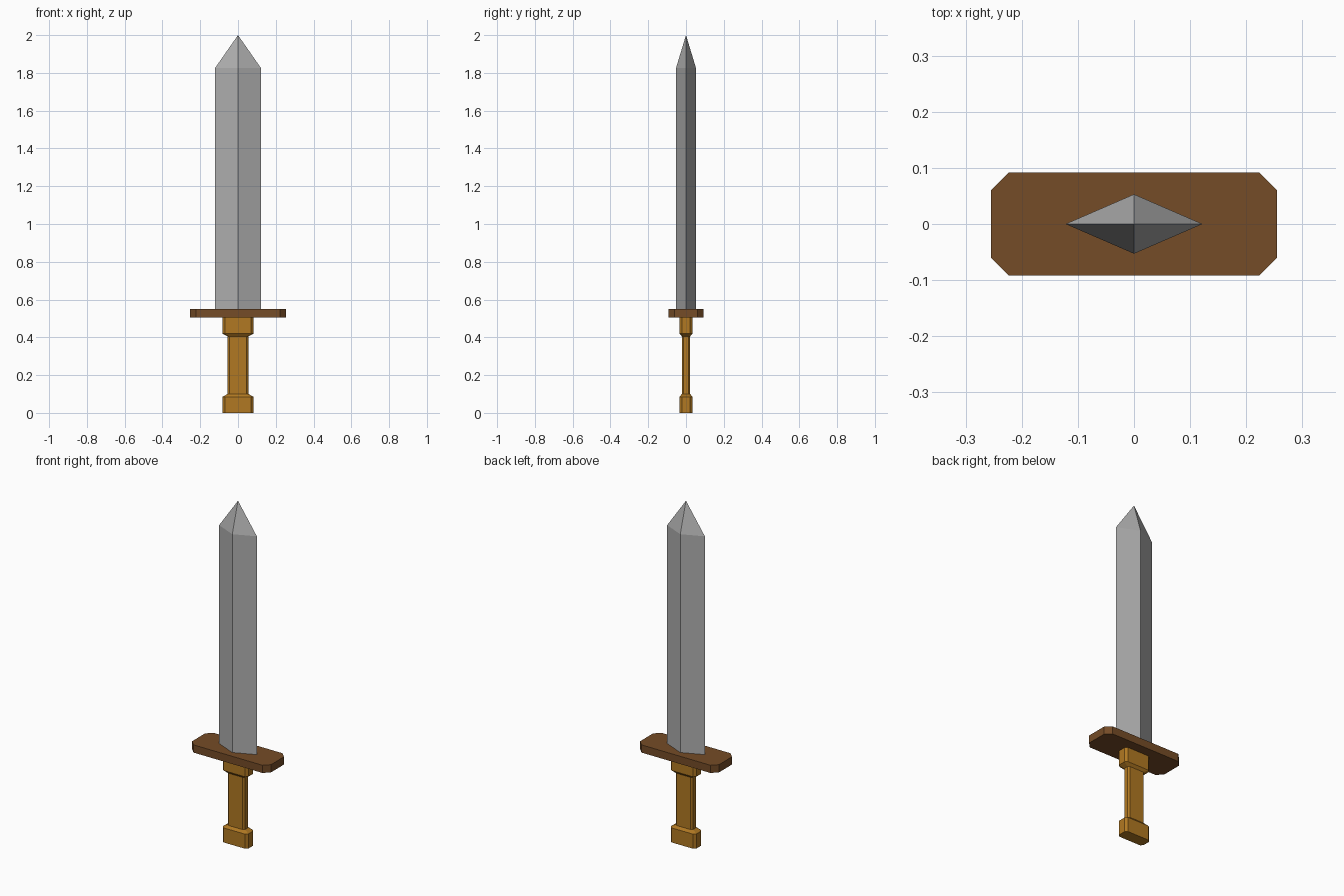
import bpy
import bmesh

if "Cube" in bpy.data.objects:
    bpy.data.objects.remove(bpy.data.objects["Cube"], do_unlink=True)


def make_material(name, rgb):
    mat = bpy.data.materials.new(name)
    mat.use_nodes = True
    mat.diffuse_color = (*rgb, 1)
    mat.node_tree.nodes["Principled BSDF"].inputs["Base Color"].default_value = (*rgb, 1)
    return mat


def octagon(hx, hy, cut):
    """Rectangle outline with cut corners, counter-clockwise."""
    return [(hx, cut - hy), (hx, hy - cut), (hx - cut, hy), (cut - hx, hy),
            (-hx, hy - cut), (-hx, cut - hy), (cut - hx, -hy), (hx - cut, -hy)]


def diamond(hx, hy):
    return [(hx, 0), (0, hy), (-hx, 0), (0, -hy)]


def loft(name, sections, mat, tip=None):
    """Skin (height, outline) sections; close with a cap or a pointed tip."""
    bm = bmesh.new()
    rings = [[bm.verts.new((x, y, z)) for x, y in outline] for z, outline in sections]
    count = len(rings[0])
    for low, high in zip(rings, rings[1:]):
        for i in range(count):
            j = (i + 1) % count
            bm.faces.new((low[i], low[j], high[j], high[i]))
    bm.faces.new(rings[0][::-1])
    if tip is None:
        bm.faces.new(rings[-1])
    else:
        point = bm.verts.new((0, 0, tip))
        for i in range(count):
            bm.faces.new((rings[-1][i], rings[-1][(i + 1) % count], point))
    mesh = bpy.data.meshes.new(name)
    bm.to_mesh(mesh)
    bm.free()
    mesh.materials.append(mat)
    obj = bpy.data.objects.new(name, mesh)
    bpy.context.collection.objects.link(obj)
    return obj


steel = make_material("steel grey", (0.42, 0.42, 0.42))
dark_wood = make_material("dark brown wood", (0.178, 0.072, 0.02))
gold_wood = make_material("golden brown wood", (0.44, 0.19, 0.016))

# Handle: wide pommel, narrow grip, wide collar under the guard
wide = octagon(0.083, 0.035, 0.013)
narrow = octagon(0.055, 0.022, 0.009)
loft("handle", [(0, wide), (0.085, wide), (0.1, narrow),
                (0.405, narrow), (0.42, wide), (0.505, wide)], gold_wood)

# Crossguard: flat plate with cut corners
plate = octagon(0.255, 0.092, 0.032)
loft("crossguard", [(0.505, plate), (0.55, plate)], dark_wood)

# Blade: diamond section rising to a point
edge = diamond(0.122, 0.053)
loft("blade", [(0.55, edge), (1.825, edge)], steel, tip=2.0)
